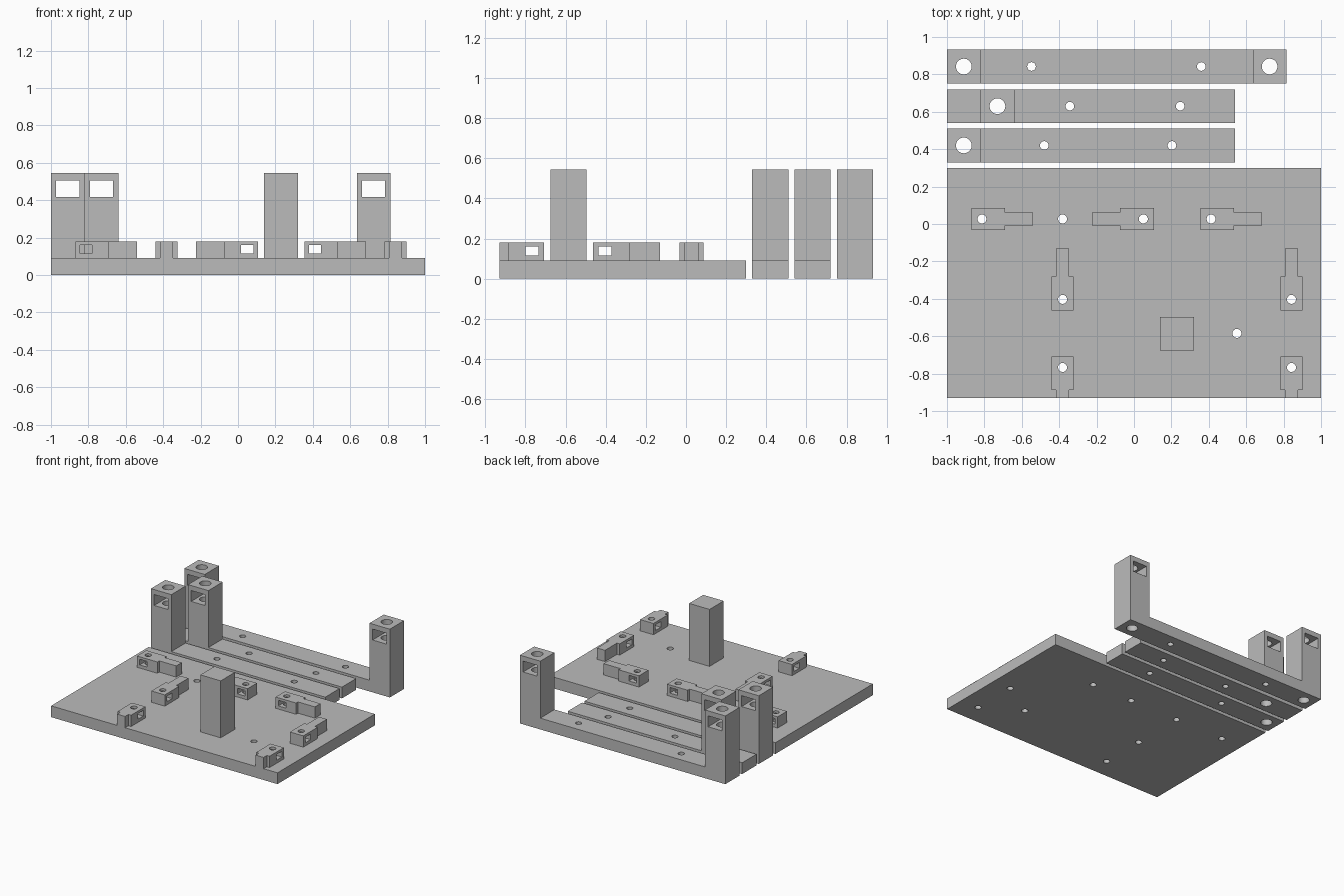
import bpy, bmesh, math

if "Cube" in bpy.data.objects:
    bpy.data.objects.remove(bpy.data.objects["Cube"])

grey = bpy.data.materials.new("light_grey")
grey.diffuse_color = (0.5, 0.5, 0.5, 1)
grey.use_nodes = True
grey.node_tree.nodes["Principled BSDF"].inputs["Base Color"].default_value = grey.diffuse_color

T = 0.09       # plate and bar thickness
CLIP_TOP = 0.18
POST_TOP = 0.545


def prism(name, pts, axis, lo, hi):
    """Extrude a 2D outline along z (pts are x, y) or along y (pts are x, z)."""
    bm = bmesh.new()
    place = (lambda a, b, c: (a, b, c)) if axis == "z" else (lambda a, b, c: (a, c, b))
    face = bm.faces.new([bm.verts.new(place(a, b, lo)) for a, b in pts])
    ext = bmesh.ops.extrude_face_region(bm, geom=[face])
    verts = [v for v in ext["geom"] if isinstance(v, bmesh.types.BMVert)]
    d = hi - lo
    bmesh.ops.translate(bm, verts=verts, vec=(0, 0, d) if axis == "z" else (0, d, 0))
    bmesh.ops.recalc_face_normals(bm, faces=bm.faces)
    me = bpy.data.meshes.new(name)
    bm.to_mesh(me)
    bm.free()
    me.materials.append(grey)
    ob = bpy.data.objects.new(name, me)
    bpy.context.collection.objects.link(ob)
    return ob


def rect(x0, x1, y0, y1):
    return [(x0, y0), (x1, y0), (x1, y1), (x0, y1)]


def box(name, x0, x1, y0, y1, z0, z1):
    return prism(name, rect(x0, x1, y0, y1), "z", z0, z1)


def drill(x, y, r, z0=-0.1, z1=0.8, n=32):
    ring = [(x + r * math.cos(2 * math.pi * i / n), y + r * math.sin(2 * math.pi * i / n))
            for i in range(n)]
    return prism("drill_cutter", ring, "z", z0, z1)


def cut(ob, cutters):
    """Subtract each cutter, then discard it."""
    bpy.context.view_layer.objects.active = ob
    for c in cutters:
        c.hide_render = True
        m = ob.modifiers.new("cut", "BOOLEAN")
        m.operation, m.solver, m.object = "DIFFERENCE", "EXACT", c
        bpy.ops.object.modifier_apply(modifier=m.name)
        bpy.data.objects.remove(c)
    for o in bpy.context.selected_objects:
        o.select_set(False)
    ob.select_set(True)
    bpy.ops.object.shade_smooth_by_angle(angle=math.radians(30))


# Base plate with its screw holes
plate = box("base_plate", -1, 1, -0.93, 0.30, 0, T)
plate_holes = [(-0.813, 0.027), (-0.382, 0.027), (0.05, 0.027), (0.412, 0.027),
               (-0.382, -0.403), (0.842, -0.403), (0.55, -0.585),
               (-0.382, -0.767), (0.842, -0.767)]
cut(plate, [drill(x, y, 0.024) for x, y in plate_holes])

# Plain column on the plate
box("column", 0.14, 0.32, -0.675, -0.497, T, POST_TOP)


# Clips: wide head with a hole and a side window, plus a narrow tail
def clip(name, hole, head, tail, along):
    hx, hy = hole
    c = hy if along == "x" else hx
    wide, thin = 0.059, 0.035
    (h0, h1), (t0, t1) = head, tail
    far = t1 if t0 >= h0 else t0       # tip of the tail
    join = t0 if t0 >= h0 else t1      # where the tail meets the head
    end = h0 if t0 >= h0 else h1       # closed end of the head
    pts = [(end, -wide), (join, -wide), (join, -thin), (far, -thin),
           (far, thin), (join, thin), (join, wide), (end, wide)]
    pts = [(a, c + b) if along == "x" else (c + b, a) for a, b in pts]
    ob = prism(name, pts, "z", T, CLIP_TOP)
    dx, dy = (0.033, 0.1) if along == "x" else (0.1, 0.033)
    cut(ob, [drill(hx, hy, 0.024, 0.05, 0.3),
             box("window_cutter", hx - dx, hx + dx, hy - dy, hy + dy, 0.115, 0.16)])


clip("clip_back_left", (-0.813, 0.027), (-0.87, -0.69), (-0.69, -0.54), "x")
clip("clip_back_middle", (0.05, 0.027), (-0.075, 0.107), (-0.225, -0.075), "x")
clip("clip_back_right", (0.412, 0.027), (0.355, 0.535), (0.535, 0.685), "x")
for side, x in (("left", -0.382), ("right", 0.842)):
    clip("clip_middle_" + side, (x, -0.403), (-0.463, -0.282), (-0.282, -0.13), "y")
    clip("clip_front_" + side, (x, -0.767), (-0.888, -0.708), (-0.93, -0.888), "y")


# Loose bars with upright posts
def bar(name, y0, x1, posts, holes):
    """posts are left edges of the uprights, each 0.18 wide."""
    w = 0.18
    y1 = y0 + w
    yc = y0 + w / 2
    pts = [(-1, 0), (x1, 0)]
    for p in sorted(posts, reverse=True):
        pts += [(p + w, T), (p + w, POST_TOP), (p, POST_TOP), (p, T)]
    if x1 - (max(posts) + w) > 0.01:
        pts.insert(2, (x1, T))
    else:
        pts.remove((max(posts) + w, T))
    if min(posts) > -0.99:
        pts.append((-1, T))
    else:
        pts.pop()
    ob = prism(name, pts, "y", y0, y1)
    cutters = [drill(x, yc, 0.023) for x in holes]
    for p in posts:
        cutters.append(drill(p + w / 2, yc, 0.042))
        cutters.append(box("window_cutter", p + 0.028, p + 0.152,
                           y0 - 0.05, y1 + 0.05, 0.418, 0.505))
    cut(ob, cutters)


bar("bar_front", 0.33, 0.54, [-1.0], [-0.48, 0.203])
bar("bar_middle", 0.54, 0.54, [-0.82], [-0.343, 0.247])
bar("bar_back", 0.752, 0.815, [-1.0, 0.635], [-0.548, 0.36])
